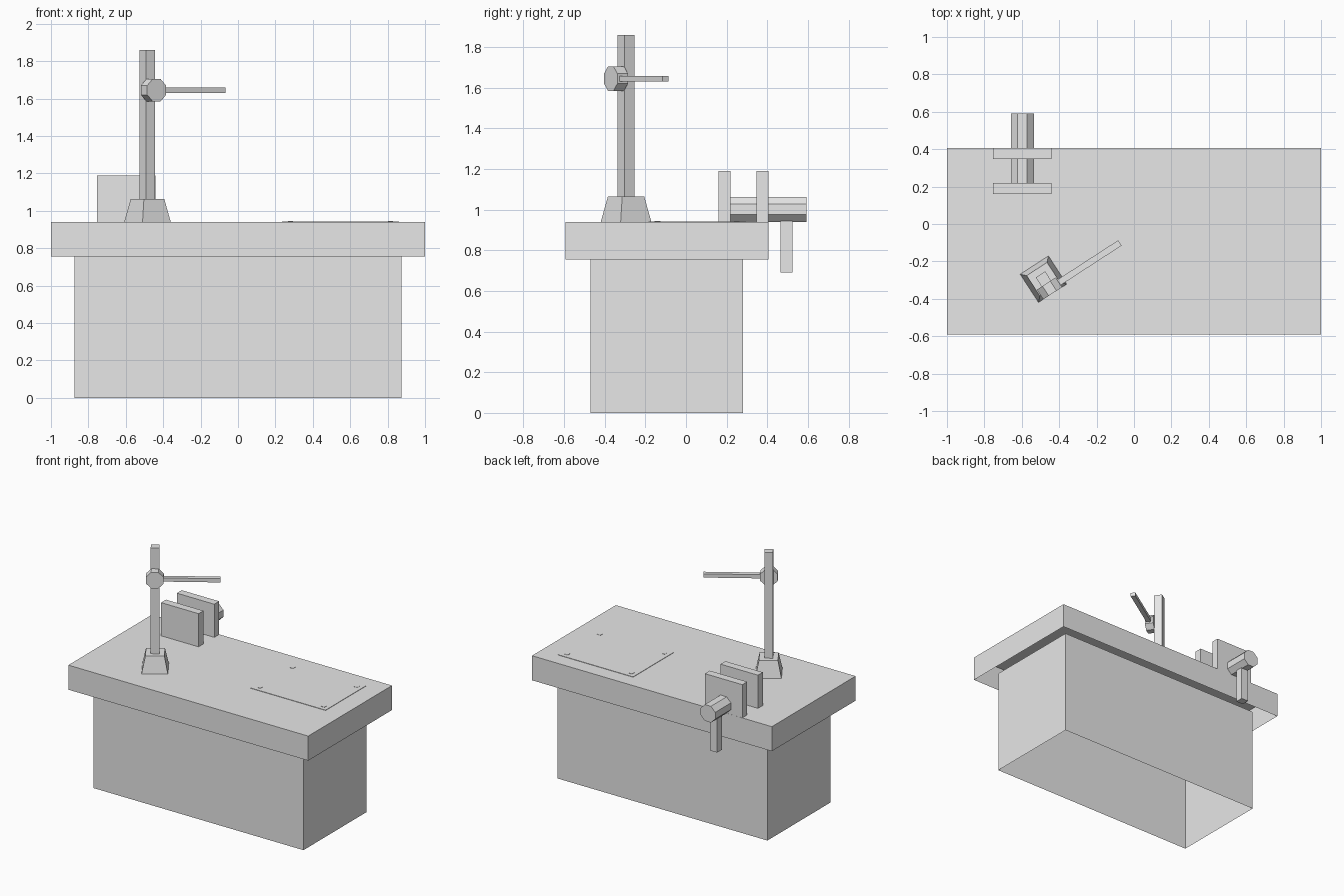
import bpy
import bmesh
import math
from mathutils import Matrix, Vector

if "Cube" in bpy.data.objects:
    bpy.data.objects.remove(bpy.data.objects["Cube"])

GREY = (0.8, 0.8, 0.8, 1)
grey = bpy.data.materials.new("plain grey")
grey.use_nodes = True
grey.diffuse_color = GREY
grey.node_tree.nodes["Principled BSDF"].inputs["Base Color"].default_value = GREY


def finish(name, bm, turn=Matrix()):
    bm.transform(turn)
    mesh = bpy.data.meshes.new(name)
    bm.to_mesh(mesh)
    bm.free()
    mesh.materials.append(grey)
    obj = bpy.data.objects.new(name, mesh)
    bpy.context.collection.objects.link(obj)
    return obj


def box(name, low, high, turn=Matrix(), taper=1, open_ends=()):
    """Box between two corners; the top may taper, the ends may be open."""
    low, high = Vector(low), Vector(high)
    mid = (low + high) / 2
    bm = bmesh.new()
    bmesh.ops.create_cube(bm, size=1)
    ends = [f for f in bm.faces if round(f.normal.z) in open_ends]
    bmesh.ops.delete(bm, geom=ends, context='FACES_ONLY')
    for v in bm.verts:
        shrink = taper if v.co.z > 0 else 1
        size = high - low
        v.co = mid + Vector((v.co.x * size.x * shrink,
                             v.co.y * size.y * shrink, v.co.z * size.z))
    return finish(name, bm, turn)


def octagon_rod(name, centre, width, y_start, y_end, turn=Matrix()):
    """Eight-sided rod along y with flat sides up and down."""
    bm = bmesh.new()
    radius = width / 2 / math.cos(math.pi / 8)
    bmesh.ops.create_cone(bm, cap_ends=True, segments=8, radius1=radius,
                          radius2=radius, depth=y_end - y_start)
    place = (Matrix.Translation((centre[0], (y_start + y_end) / 2, centre[1]))
             @ Matrix.Rotation(math.pi / 2, 4, 'X')
             @ Matrix.Rotation(math.pi / 8, 4, 'Z'))
    bm.transform(place)
    # level the flats whichever way the ring begins
    tops = [v for v in bm.verts if v.co.z > centre[1] + width * 0.51]
    if tops:
        bm.transform(Matrix.Translation((centre[0], 0, centre[1]))
                     @ Matrix.Rotation(math.pi / 8, 4, 'Y')
                     @ Matrix.Translation((-centre[0], 0, -centre[1])))
    return finish(name, bm, turn)


# Bench: hollow cabinet under a hollow, overhanging worktop
TOP = 0.94
box("cabinet", (-0.875, -0.47, 0), (0.875, 0.28, 0.8), open_ends=(-1, 1))
box("worktop", (-1, -0.592, 0.755), (1, 0.406, TOP), open_ends=(-1,))

# Thin access plate with a fixing at each corner
X, Y = (0.235, 0.86), (-0.185, 0.295)
box("access_plate", (X[0], Y[0], TOP), (X[1], Y[1], TOP + 0.003))
for i, x in enumerate((X[0] + 0.045, X[1] - 0.045)):
    for j, y in enumerate((Y[0] + 0.045, Y[1] - 0.045)):
        box(f"plate_fixing_{i}{j}", (x - 0.014, y - 0.014, TOP + 0.002),
            (x + 0.014, y + 0.014, TOP + 0.005))

# Vise: two jaws, a screw rod and a hanging handle
VX = -0.597
for name, y in (("front_jaw", 0.16), ("back_jaw", 0.347)):
    box(name, (VX - 0.156, y, TOP), (VX + 0.156, y + 0.058, 1.19))
octagon_rod("vise_screw", (VX, 1.002), 0.123, 0.2, 0.592)
box("vise_handle", (VX - 0.03, 0.465, 0.69), (VX + 0.03, 0.525, 0.99))

# Stand, turned on the worktop: foot, post, joint and arm
turn = Matrix.Translation((-0.484, -0.295, 0)) @ Matrix.Rotation(math.radians(33), 4, 'Z')
box("stand_foot", (-0.09, -0.09, TOP), (0.09, 0.09, 1.064), turn, taper=0.72)
box("stand_post", (-0.03, -0.03, 1.05), (0.03, 0.03, 1.86), turn)
octagon_rod("arm_joint", (0, 1.645), 0.12, -0.09, -0.028, turn)
box("stand_arm", (0, -0.077, 1.631), (0.448, -0.043, 1.659), turn)
